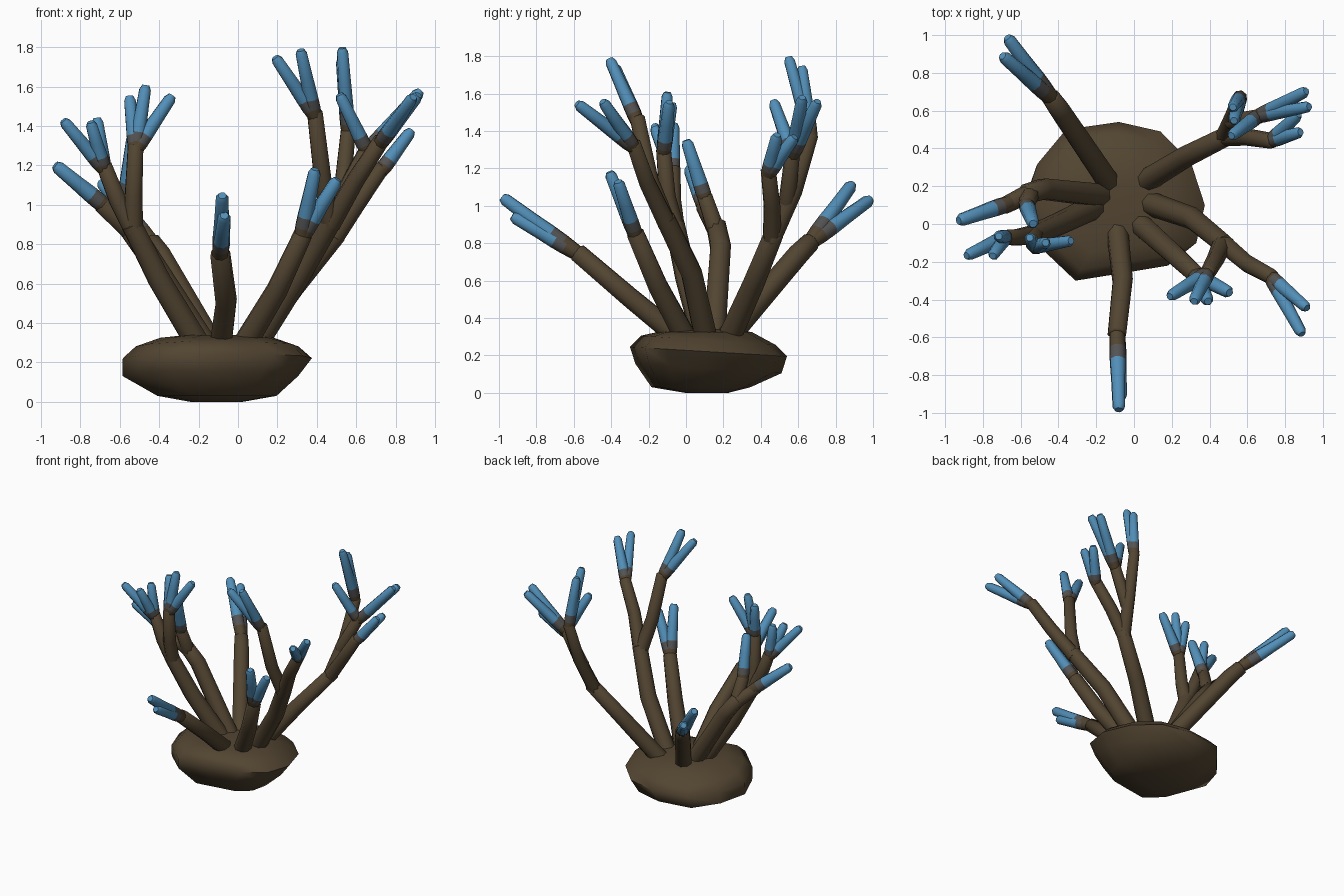
import bpy, bmesh, math
from mathutils import Vector


def material(name, rgb):
    m = bpy.data.materials.new(name)
    m.diffuse_color = (*rgb, 1)
    return m


BROWN = material("brown_bark", (0.085, 0.059, 0.031))
BLEND = material("grey_brown", (0.09, 0.088, 0.088))
BLUE = material("blue_tip", (0.085, 0.275, 0.48))


def finish(name, bm, mats, angle):
    bmesh.ops.recalc_face_normals(bm, faces=bm.faces[:])
    me = bpy.data.meshes.new(name)
    bm.to_mesh(me)
    bm.free()
    for m in mats:
        me.materials.append(m)
    ob = bpy.data.objects.new(name, me)
    bpy.context.collection.objects.link(ob)
    bpy.ops.object.select_all(action='DESELECT')
    ob.select_set(True)
    bpy.context.view_layer.objects.active = ob
    bpy.ops.object.shade_smooth_by_angle(angle=math.radians(angle))
    return ob


def loft(bm, rings, mat_of=lambda i: 0):
    loops = [[bm.verts.new(p) for p in r] for r in rings]
    n = len(loops[0])
    for i, (a, b) in enumerate(zip(loops, loops[1:])):
        for k in range(n):
            f = bm.faces.new((a[k], a[(k + 1) % n], b[(k + 1) % n], b[k]))
            f.material_index = mat_of(i)
    bm.faces.new(loops[0][::-1]).material_index = mat_of(0)
    bm.faces.new(loops[-1]).material_index = mat_of(len(loops) - 2)


def tube(name, pts, radii, mats, mat_of=lambda i: 0, sides=8):
    pts = [Vector(p) for p in pts]
    side, rings = None, []
    for i, p in enumerate(pts):
        d = (pts[min(i + 1, len(pts) - 1)] - pts[max(i - 1, 0)]).normalized()
        side = side or Vector((0.31, 0.9, 0.1))
        side = (side - d * side.dot(d)).normalized()
        up = d.cross(side)
        rings.append([p + radii[i] * (math.cos(t) * side + math.sin(t) * up)
                      for t in (2 * math.pi * k / sides for k in range(sides))])
    bm = bmesh.new()
    loft(bm, rings, mat_of)
    return finish(name, bm, mats, 50)


def stem(name, pts, r0, r1):
    n = len(pts) - 1
    # short overlap past the last joint so the tips grow out of it
    end = Vector(pts[-1]) + (Vector(pts[-1]) - Vector(pts[-2])).normalized() * 0.012
    radii = [r0 + (r1 - r0) * i / n for i in range(n + 1)] + [r1 * 0.7]
    tube(name, list(pts) + [end], radii, [BROWN])


def tips(name, joint, ends, r=0.039, start=0.13, blue=0.28):
    # brown root, short blend band, then blue to a blunt end
    j = Vector(joint)
    for i, e in enumerate(ends):
        e = Vector(e)
        v = e - j
        u = v.normalized()
        pts = [j, j + v * start, j + v * blue, j + v * 0.6, e - u * 0.012, e + u * 0.012]
        tube(f"{name}_{i + 1}", pts, [r * 0.95, r * 1.04, r * 1.02, r * 0.91, r * 0.8, r * 0.5],
             [BROWN, BLEND, BLUE], lambda k: min(k, 2))


# rock base: outline scaled and shifted at several heights
outline = [(-0.08, 0.54), (0.14, 0.49), (0.30, 0.33), (0.375, 0.10), (0.33, -0.10),
           (0.18, -0.22), (-0.06, -0.26), (-0.31, -0.30), (-0.50, -0.12),
           (-0.585, 0.10), (-0.51, 0.32), (-0.36, 0.50)]
levels = [(0.0, 0.28, 0, -0.01), (0.03, 0.63, 0.0, -0.04), (0.13, 0.93, -0.035, 0.0),
          (0.22, 1.0, 0, 0.0), (0.28, 0.86, 0, 0.0), (0.325, 0.6, 0, -0.02),
          (0.34, 0.3, 0, -0.02)]
cx, cy = -0.11, 0.12
bm = bmesh.new()
loft(bm, [[(cx + dx + (x - cx) * s, cy + dy + (y - cy) * s,
            z if z < 0.05 or z > 0.3 else z - 0.06 * (y - cy)) for x, y in outline]
          for z, s, dx, dy in levels])
finish("rock_base", bm, [BROWN], 62)

# back left branch
stem("back_left_branch", [(-0.12, 0.20, 0.27), (-0.39, 0.60, 0.74), (-0.44, 0.67, 0.81)], 0.064, 0.052)
tips("back_left_tip", (-0.43, 0.66, 0.80), [(-0.665, 0.98, 1.03), (-0.69, 0.885, 1.11)], 0.043, 0.2, 0.37)

# left branch with one low and one upright arm
stem("left_branch", [(-0.16, 0.15, 0.28), (-0.48, 0.185, 0.78), (-0.57, 0.16, 0.90)], 0.064, 0.054)
stem("left_low_arm", [(-0.54, 0.17, 0.86), (-0.69, 0.095, 1.00)], 0.052, 0.045)
tips("left_low_tip", (-0.66, 0.11, 0.98), [(-0.92, 0.02, 1.195)], 0.044, 0.17, 0.33)
stem("left_upright_arm", [(-0.55, 0.16, 0.87), (-0.57, 0.10, 1.05)], 0.05, 0.043)
tips("left_upright_tip", (-0.57, 0.105, 1.03), [(-0.535, 0.005, 1.34)], 0.042)

# front left branch with two crowns
stem("front_left_branch", [(-0.19, 0.10, 0.27), (-0.40, 0.0, 0.62), (-0.54, -0.06, 0.90)], 0.066, 0.055)
stem("front_left_inner_arm", [(-0.53, -0.055, 0.87), (-0.53, -0.10, 1.05), (-0.52, -0.12, 1.30)], 0.052, 0.042)
tips("front_left_inner_tip", (-0.52, -0.12, 1.28),
     [(-0.34, -0.09, 1.545), (-0.47, -0.10, 1.595), (-0.55, -0.075, 1.54)])
stem("front_left_outer_arm", [(-0.53, -0.055, 0.87), (-0.61, -0.07, 1.02), (-0.68, -0.07, 1.20)], 0.052, 0.042)
tips("front_left_outer_tip", (-0.68, -0.07, 1.18),
     [(-0.88, -0.165, 1.42), (-0.745, -0.165, 1.41), (-0.715, -0.065, 1.43)])

# front branch
stem("front_branch", [(-0.09, -0.02, 0.28), (-0.06, -0.30, 0.51), (-0.09, -0.58, 0.75)], 0.060, 0.052)
tips("front_tip", (-0.09, -0.57, 0.74), [(-0.08, -0.975, 1.04), (-0.07, -0.92, 0.94)], 0.043, 0.22, 0.38)

# short front right branch
stem("front_right_short_branch", [(0.02, 0.01, 0.27), (0.20, -0.15, 0.57), (0.33, -0.27, 0.85)], 0.063, 0.05)
tips("front_right_short_tip", (0.32, -0.265, 0.83), [(0.39, -0.405, 1.17), (0.50, -0.36, 1.12)], 0.042, 0.17, 0.33)

# tall front right branch, forked
stem("front_right_tall_branch", [(0.08, 0.11, 0.28), (0.31, 0.03, 0.64), (0.48, -0.11, 0.93)], 0.065, 0.055)
stem("front_right_inner_arm", [(0.47, -0.10, 0.90), (0.43, -0.19, 1.13), (0.39, -0.26, 1.47)], 0.052, 0.042)
tips("front_right_inner_tip", (0.39, -0.26, 1.45), [(0.195, -0.38, 1.74), (0.32, -0.405, 1.775)])
stem("front_right_outer_arm", [(0.47, -0.10, 0.90), (0.60, -0.21, 1.13), (0.73, -0.28, 1.33)], 0.052, 0.042)
tips("front_right_outer_tip", (0.72, -0.275, 1.31), [(0.91, -0.44, 1.55), (0.885, -0.575, 1.54)])

# back right branch with three crowns
stem("back_right_branch", [(0.05, 0.22, 0.27), (0.28, 0.36, 0.58), (0.50, 0.47, 0.85)], 0.063, 0.052)
stem("back_right_low_arm", [(0.48, 0.46, 0.82), (0.60, 0.46, 1.0), (0.73, 0.44, 1.19)], 0.05, 0.042)
tips("back_right_low_tip", (0.725, 0.44, 1.17), [(0.875, 0.485, 1.37), (0.865, 0.575, 1.36)])
stem("back_right_high_arm", [(0.48, 0.46, 0.82), (0.53, 0.58, 1.08), (0.56, 0.67, 1.38)], 0.05, 0.04)
tips("back_right_high_tip", (0.56, 0.67, 1.36), [(0.53, 0.55, 1.785), (0.525, 0.62, 1.735)], 0.038)
stem("back_right_mid_arm", [(0.52, 0.54, 1.02), (0.66, 0.57, 1.29)], 0.046, 0.041)
tips("back_right_mid_tip", (0.655, 0.57, 1.27),
     [(0.52, 0.47, 1.55), (0.905, 0.70, 1.55), (0.92, 0.62, 1.57)])
